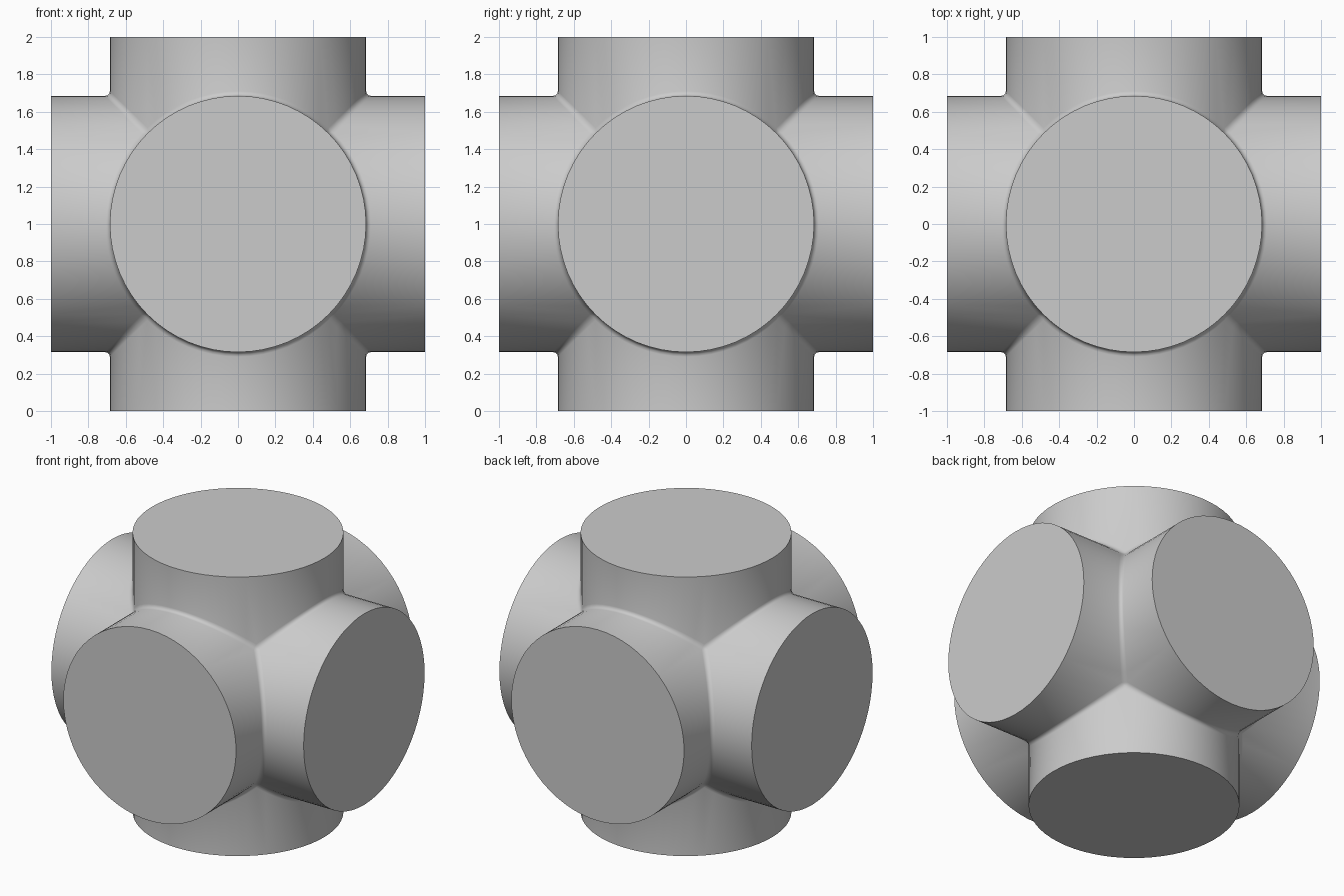
import bpy, bmesh
from math import pi
from mathutils import Matrix

RADIUS = 0.685
cube = bpy.data.objects.get("Cube")
if cube:
    bpy.data.objects.remove(cube, do_unlink=True)

grey = bpy.data.materials.new("plain grey")
grey.use_nodes = True
colour = (0.6, 0.6, 0.6, 1)
grey.diffuse_color = colour
grey.node_tree.nodes["Principled BSDF"].inputs["Base Color"].default_value = colour


def cylinder(name, axis=None):
    """Closed cylinder through the centre, lying along the given axis."""
    bm = bmesh.new()
    turn = Matrix.Rotation(pi / 2, 4, axis) if axis else Matrix()
    bmesh.ops.create_cone(bm, cap_ends=True, segments=64, radius1=RADIUS,
                          radius2=RADIUS, depth=2,
                          matrix=Matrix.Translation((0, 0, 1)) @ turn)
    mesh = bpy.data.meshes.new(name)
    bm.to_mesh(mesh)
    bm.free()
    mesh.materials.append(grey)
    obj = bpy.data.objects.new(name, mesh)
    bpy.context.collection.objects.link(obj)
    return obj


# Three crossing cylinders fused into one six-ended hub
hub = cylinder("six_way_hub")
arms = [cylinder("side_arm", "Y"), cylinder("front_back_arm", "X")]
for arm in arms:
    union = hub.modifiers.new("fuse", "BOOLEAN")
    union.operation = "UNION"
    union.solver = "EXACT"
    union.object = arm
bpy.context.view_layer.update()
fused = hub.evaluated_get(bpy.context.evaluated_depsgraph_get())
mesh = bpy.data.meshes.new_from_object(fused)
hub.modifiers.clear()
hub.data = mesh
for arm in arms:
    bpy.data.objects.remove(arm, do_unlink=True)

# Small fillet along the inner seams
bm = bmesh.new()
bm.from_mesh(mesh)
bmesh.ops.remove_doubles(bm, verts=bm.verts, dist=0.001)
seams = [e for e in bm.edges
         if e.is_manifold and e.calc_face_angle_signed() < -0.5]
bmesh.ops.bevel(bm, geom=seams, offset=0.025, offset_type="OFFSET",
                segments=3, profile=0.5, affect="EDGES", clamp_overlap=True)
bm.to_mesh(mesh)
bm.free()

# Smooth curved walls, crisp flat ends
bpy.context.view_layer.objects.active = hub
hub.select_set(True)
bpy.ops.object.shade_smooth_by_angle(angle=pi / 5)
